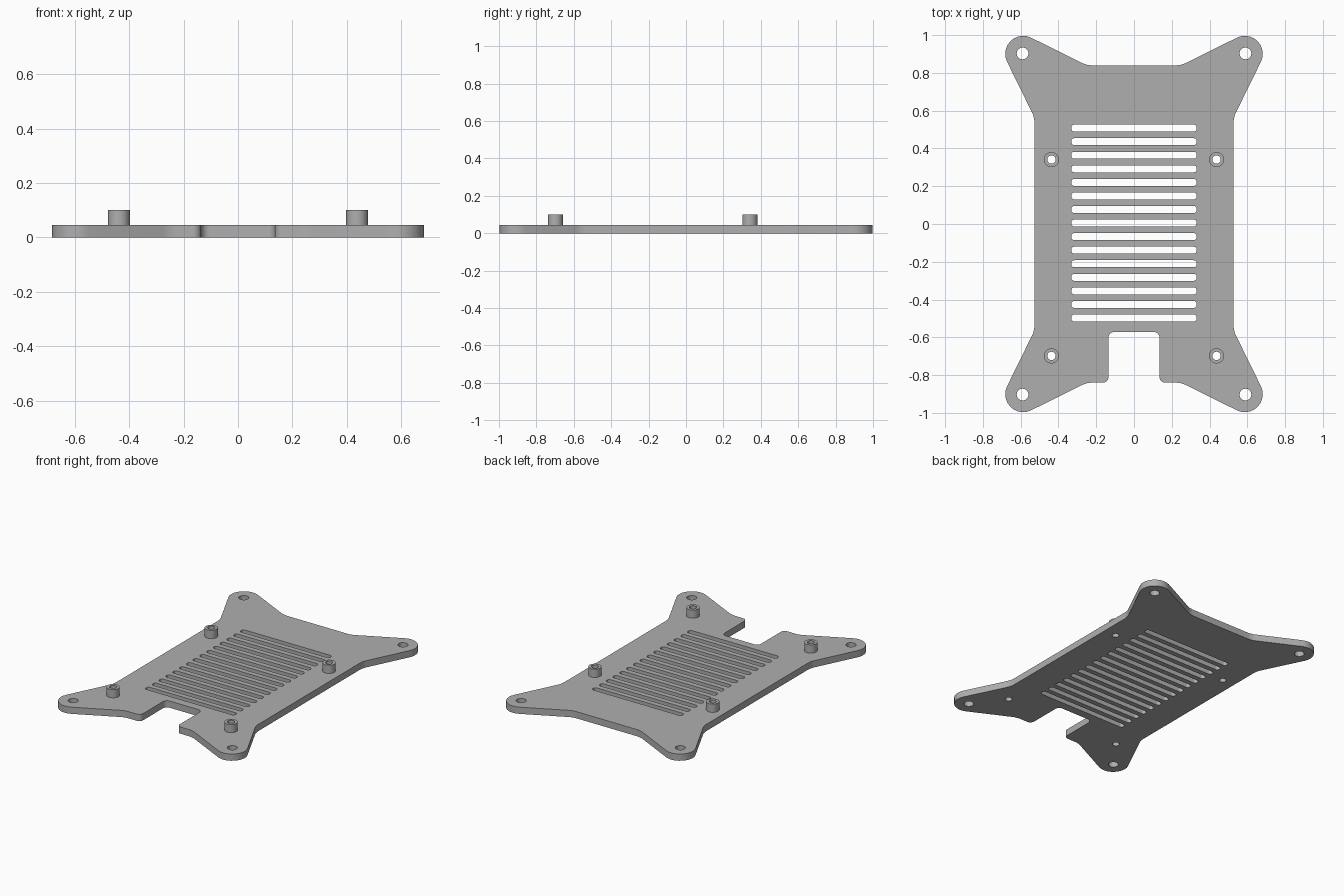
import bpy, bmesh, math
from mathutils import Vector

cube = bpy.data.objects.get("Cube")
if cube:
    bpy.data.objects.remove(cube, do_unlink=True)

grey = bpy.data.materials.new("plain grey")
grey.use_nodes = True
COLOUR = (0.43, 0.43, 0.43, 1)
grey.diffuse_color = COLOUR
grey.node_tree.nodes["Principled BSDF"].inputs["Base Color"].default_value = COLOUR


def rounded(corners, steps=10):
    """Outline through (x, y, radius) corners, each one filleted."""
    points = []
    for i, (x, y, r) in enumerate(corners):
        p = Vector((x, y))
        a = (Vector(corners[i - 1][:2]) - p).normalized()
        b = (Vector(corners[(i + 1) % len(corners)][:2]) - p).normalized()
        half = a.angle(b) / 2
        centre = p + (a + b).normalized() * r / math.sin(half)
        start = p + a * r / math.tan(half) - centre
        end = p + b * r / math.tan(half) - centre
        sweep = start.angle_signed(end)
        for k in range(steps + 1):
            t = -sweep * k / steps
            c, s = math.cos(t), math.sin(t)
            points.append(centre + Vector((start.x * c - start.y * s,
                                           start.x * s + start.y * c)))
    return points


def circle(x, y, r, n=40):
    return [Vector((x + r * math.cos(math.tau * k / n),
                    y + r * math.sin(math.tau * k / n))) for k in range(n)]


def slab(name, outlines, bottom, top):
    """Extrude a filled outline; inner outlines become holes."""
    curve = bpy.data.curves.new(name, 'CURVE')
    curve.dimensions = '2D'
    curve.fill_mode = 'BOTH'
    curve.extrude = (top - bottom) / 2
    for points in outlines:
        spline = curve.splines.new('POLY')
        spline.points.add(len(points) - 1)
        for sp, p in zip(spline.points, points):
            sp.co = (p.x, p.y, 0, 1)
        spline.use_cyclic_u = True
    helper = bpy.data.objects.new(name + "_outline", curve)
    bpy.context.collection.objects.link(helper)
    bpy.context.view_layer.update()
    evaluated = helper.evaluated_get(bpy.context.evaluated_depsgraph_get())
    mesh = bpy.data.meshes.new_from_object(evaluated)
    bpy.data.objects.remove(helper, do_unlink=True)

    # Weld caps to walls and seat the slab at its height
    bm = bmesh.new()
    bm.from_mesh(mesh)
    bmesh.ops.remove_doubles(bm, verts=bm.verts, dist=0.0001)
    bmesh.ops.recalc_face_normals(bm, faces=bm.faces)
    bmesh.ops.translate(bm, verts=bm.verts, vec=(0, 0, (top + bottom) / 2))
    bm.to_mesh(mesh)
    bm.free()
    mesh.materials.clear()
    mesh.materials.append(grey)
    obj = bpy.data.objects.new(name, mesh)
    bpy.context.collection.objects.link(obj)
    bpy.ops.object.select_all(action='DESELECT')
    obj.select_set(True)
    bpy.context.view_layer.objects.active = obj
    bpy.ops.object.shade_smooth_by_angle(angle=math.radians(30))
    return obj


THICK, POST_TOP = 0.045, 0.10
BORE = 0.022

# Plate outline: right half from the back edge to the cable notch, then mirrored
half = [(0.25, 0.84, 0.13), (0.796, 1.111, 0.095), (0.527, 0.564, 0.13),
        (0.527, -0.564, 0.13), (0.796, -1.111, 0.095), (0.25, -0.84, 0.13),
        (0.135, -0.84, 0.03), (0.135, -0.572, 0.03)]
outline = rounded(half + [(-x, y, r) for x, y, r in reversed(half)])

# Mounting holes in the ears and bores under the posts
ears = [circle(sx * 0.59, sy * 0.903, 0.031) for sx in (-1, 1) for sy in (-1, 1)]
posts = [(side, end, sx * 0.437, y)
         for side, sx in (("right", -1), ("left", 1))
         for end, y in (("front", -0.698), ("back", 0.341))]
bores = [circle(x, y, BORE) for _, _, x, y in posts]

# Ventilation slots
slots = []
for i in range(15):
    y = 0.005 + (i - 7) * 0.0718
    w, h, r = 0.332, 0.0185, 0.016
    slots.append(rounded([(-w, y - h, r), (w, y - h, r),
                          (w, y + h, r), (-w, y + h, r)], 6))

slab("mounting_plate", [outline] + ears + bores + slots, 0, THICK)

# Hollow standoff posts
for side, end, x, y in posts:
    slab(f"{end}_{side}_standoff", [circle(x, y, 0.04), circle(x, y, BORE)],
         THICK, POST_TOP)
